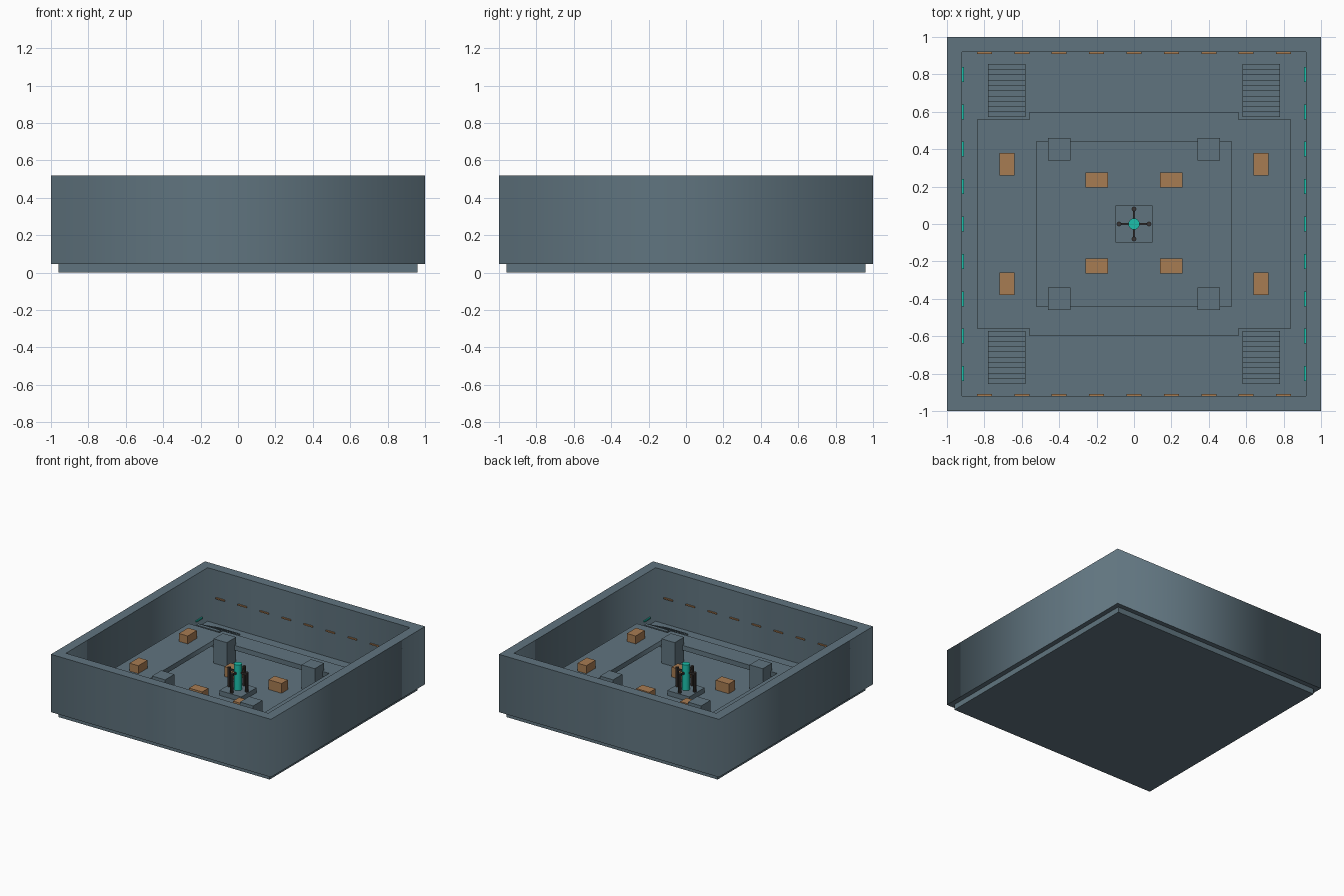
import bpy, bmesh, math
from mathutils import Matrix

if "Cube" in bpy.data.objects:
    bpy.data.objects.remove(bpy.data.objects["Cube"])


def material(name, rgb):
    m = bpy.data.materials.new(name)
    m.diffuse_color = (*rgb, 1)
    m.use_nodes = True
    m.node_tree.nodes["Principled BSDF"].inputs["Base Color"].default_value = m.diffuse_color
    return m


STONE = material("slate grey", (0.117, 0.175, 0.212))
CRATE = material("crate orange", (0.39, 0.2, 0.085))
TEAL = material("glowing teal", (0.012, 0.53, 0.41))
IRON = material("dark iron", (0.045, 0.038, 0.035))


def finish(name, bm, mat):
    me = bpy.data.meshes.new(name)
    bm.to_mesh(me)
    bm.free()
    ob = bpy.data.objects.new(name, me)
    bpy.context.collection.objects.link(ob)
    me.materials.append(mat)
    return ob


def add_box(bm, x0, x1, y0, y1, z0, z1):
    m = Matrix.Translation(((x0 + x1) / 2, (y0 + y1) / 2, (z0 + z1) / 2))
    m = m @ Matrix.Diagonal((x1 - x0, y1 - y0, z1 - z0, 1))
    bmesh.ops.create_cube(bm, size=1, matrix=m)


def boxes(name, mat, *dims):
    bm = bmesh.new()
    for d in dims:
        add_box(bm, *d)
    return finish(name, bm, mat)


def centred(cx, cy, hx, hy, z0, z1):
    return (cx - hx, cx + hx, cy - hy, cy + hy, z0, z1)


def cylinder(name, mat, x, y, r, z0, z1, sides):
    bm = bmesh.new()
    bmesh.ops.create_cone(bm, cap_ends=True, segments=sides, radius1=r, radius2=r,
                          depth=z1 - z0, matrix=Matrix.Translation((x, y, (z0 + z1) / 2)))
    return finish(name, bm, mat)


def ring(name, mat, outer, inner, z0, z1):
    """Flat outline with a hole, extruded upward."""
    cu = bpy.data.curves.new(name, 'CURVE')
    cu.dimensions = '2D'
    cu.fill_mode = 'BOTH'
    cu.extrude = (z1 - z0) / 2
    for pts in (outer, inner):
        sp = cu.splines.new('POLY')
        sp.points.add(len(pts) - 1)
        for p, (x, y) in zip(sp.points, pts):
            p.co = (x, y, 0, 1)
        sp.use_cyclic_u = True
    tmp = bpy.data.objects.new(name + "_curve", cu)
    bpy.context.collection.objects.link(tmp)
    bpy.context.view_layer.update()
    me = bpy.data.meshes.new_from_object(tmp.evaluated_get(bpy.context.evaluated_depsgraph_get()))
    bpy.data.objects.remove(tmp)
    me.transform(Matrix.Translation((0, 0, (z0 + z1) / 2)))
    me.materials.clear()
    me.materials.append(mat)
    ob = bpy.data.objects.new(name, me)
    bpy.context.collection.objects.link(ob)
    return ob


def rect(hx, hy):
    return [(-hx, -hy), (hx, -hy), (hx, hy), (-hx, hy)]


SIGNS = [(sx, sy) for sx in (-1, 1) for sy in (-1, 1)]
FLOOR, DECK = 0.08, 0.22

# Foundation, floor and surrounding walls
boxes("foundation", STONE, centred(0, 0, 0.96, 0.96, 0, 0.045))
boxes("floor", STONE, centred(0, 0, 0.92, 0.92, 0.045, FLOOR))
ring("walls", STONE, rect(1, 1), rect(0.92, 0.92), 0.045, 0.52)

# Raised walkway around the open middle
quarter = [(0.84, 0.56), (0.56, 0.56), (0.56, 0.6)]
outline = (quarter + [(-x, y) for x, y in quarter[::-1]]
           + [(-x, -y) for x, y in quarter] + [(x, -y) for x, y in quarter[::-1]])
ring("walkway", STONE, outline, rect(0.52, 0.44), 0.18, DECK)

# Pillars, stairs and crates, one set per corner
for sx, sy in SIGNS:
    boxes("pillar", STONE, centred(0.4 * sx, 0.4 * sy, 0.06, 0.06, FLOOR, 0.28))
    steps, n = [], 10
    for i in range(n):
        ya, yb = sorted((sy * (0.855 - 0.0283 * i), sy * (0.855 - 0.0283 * (i + 1))))
        steps.append((0.68 * sx - 0.1, 0.68 * sx + 0.1, ya, yb,
                      FLOOR, FLOOR + (DECK - FLOOR) * (i + 1) / n))
    boxes("stairs", STONE, *steps)
    boxes("floor_crate", CRATE, centred(0.2 * sx, 0.23 * sy + 0.005, 0.06, 0.04, FLOOR, 0.16))
    boxes("walkway_crate", CRATE, centred(0.68 * sx, 0.32 * sy, 0.04, 0.06, DECK, 0.285))

# Wall light strips
marks = [round(-0.8 + 0.2 * i, 2) for i in range(9)]
for s in (-1, 1):
    boxes("warm_light_strips", CRATE,
          *[centred(x, 0.914 * s, 0.04, 0.005, 0.288, 0.298) for x in marks])
    boxes("teal_light_strips", TEAL,
          *[centred(0.914 * s, y, 0.005, 0.04, 0.135, 0.145) for y in marks])

# Central pedestal with a caged glowing core
boxes("pedestal", STONE, centred(0, 0, 0.1, 0.1, FLOOR, 0.12))
core = cylinder("core", TEAL, 0, 0, 0.03, 0.12, 0.33, 24)
for p in core.data.polygons:
    p.use_smooth = abs(p.normal.z) < 0.5
for i in range(4):
    a = i * math.pi / 2
    cylinder("cage_post", IRON, 0.08 * math.cos(a), 0.08 * math.sin(a), 0.013, 0.12, 0.28, 8)
boxes("cage_arms", IRON, centred(0, 0, 0.09, 0.006, 0.255, 0.27),
      centred(0, 0, 0.006, 0.09, 0.255, 0.27))
